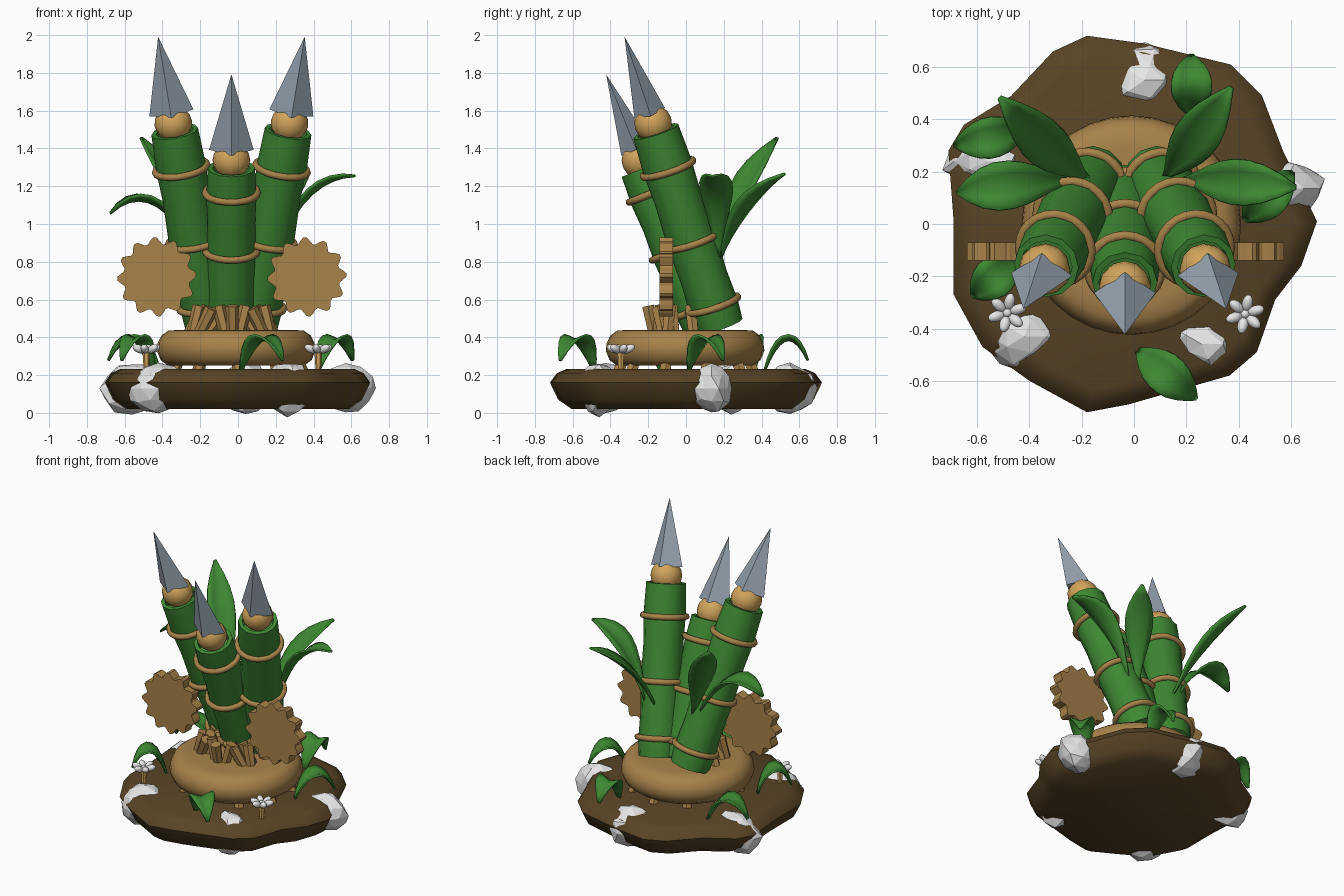
import bpy, bmesh, math, random
from mathutils import Vector, Matrix, noise

if "Cube" in bpy.data.objects:
    bpy.data.objects.remove(bpy.data.objects["Cube"], do_unlink=True)
random.seed(4)


def material(name, srgb):
    col = [c ** 2.2 for c in srgb] + [1]
    m = bpy.data.materials.new(name)
    m.use_nodes = True
    m.diffuse_color = col
    m.node_tree.nodes["Principled BSDF"].inputs["Base Color"].default_value = col
    return m


SOIL = material("dark soil", (.35, .275, .165))
WOOD = material("tan wood", (.65, .505, .295))
BALL = material("pale honey wood", (.82, .64, .36))
GREEN = material("bamboo green", (.25, .53, .21))
METAL = material("steel grey", (.58, .63, .68))
WHITE = material("white stone", (.9, .9, .9))


def finish(name, bm, mat, matrix=None, angle=40):
    """Turn a bmesh into a named object; angle 0 keeps flat faces."""
    bmesh.ops.remove_doubles(bm, verts=bm.verts, dist=1e-5)
    if matrix:
        bmesh.ops.transform(bm, matrix=matrix, verts=bm.verts)
    bmesh.ops.recalc_face_normals(bm, faces=bm.faces)
    me = bpy.data.meshes.new(name)
    bm.to_mesh(me)
    bm.free()
    me.materials.append(mat)
    ob = bpy.data.objects.new(name, me)
    bpy.context.collection.objects.link(ob)
    if angle:
        bpy.ops.object.select_all(action='DESELECT')
        ob.select_set(True)
        bpy.context.view_layer.objects.active = ob
        bpy.ops.object.shade_smooth_by_angle(angle=math.radians(angle))
    return ob


def frame(origin, direction, scale=(1, 1, 1)):
    """Matrix whose local z runs along direction."""
    z = Vector(direction).normalized()
    y = z.cross(Vector((1, 0, 0))).normalized()
    rot = Matrix((y.cross(z), y, z)).transposed().to_4x4()
    return Matrix.Translation(origin) @ rot @ Matrix.Diagonal((*scale, 1))


def skin(bm, rings, closed=True):
    n = len(rings[0])
    for a, b in zip(rings, rings[1:]):
        for i in range(n if closed else n - 1):
            j = (i + 1) % n
            bm.faces.new((a[i], a[j], b[j], b[i]))


def lathe(name, profile, sides, mat, matrix=None, angle=40, outline=None):
    """Spin (radius, height) pairs; outline optionally replaces the circle."""
    bm = bmesh.new()
    shape = outline or [(math.cos(i * math.tau / sides), math.sin(i * math.tau / sides))
                        for i in range(sides)]
    skin(bm, [[bm.verts.new((x * r, y * r, z)) for x, y in shape] for r, z in profile])
    bmesh.ops.dissolve_degenerate(bm, dist=1e-6, edges=bm.edges)
    return finish(name, bm, mat, matrix, angle)


def torus(name, major, minor, mat, matrix):
    prof = [(major + minor * math.cos(a), minor * math.sin(a))
            for a in [i * math.tau / 8 for i in range(9)]]
    lathe(name, prof, 24, mat, matrix, 80)


def sphere(name, r, mat, matrix):
    bm = bmesh.new()
    bmesh.ops.create_uvsphere(bm, u_segments=12, v_segments=8, radius=r)
    return finish(name, bm, mat, matrix, 60)


# Ground: an uneven slab
coast = [(.7, .01), (.57, .28), (.49, .49), (.37, .61), (.04, .69), (-.18, .72),
         (-.31, .66), (-.47, .49), (-.65, .38), (-.71, .28), (-.69, .01), (-.69, -.27),
         (-.58, -.47), (-.4, -.6), (-.18, -.72), (-.02, -.69), (.365, -.58),
         (.47, -.49), (.54, -.29), (.64, -.16)]
lathe("ground_slab", [(0, .02), (.84, .02), (.94, .07), (1, .16), (.95, .21),
                      (.88, .232), (0, .232)], 0, SOIL, outline=coast, angle=50)

# Stones sunk into the rim
stones = [(.04, .55, .14, .13), (-.56, .24, .16, .1), (.57, .135, .15, .11),
          (-.42, -.43, .16, .13), (.26, -.46, .14, .11)]
for k, (x, y, rx, ry) in enumerate(stones):
    bm = bmesh.new()
    bmesh.ops.create_icosphere(bm, subdivisions=2, radius=1)
    for v in bm.verts:
        v.co *= 1 + .22 * noise.noise(v.co * 1.4 + Vector((k * 5, 0, 0)))
    finish(f"stone_{k + 1}", bm, WHITE,
           Matrix.Translation((x, y, .13)) @ Matrix.Diagonal((rx, ry, .135, 1)), 0)

# Cushion-shaped pedestal on short pegs
lathe("pedestal", [(0, .25), (.36, .25), (.4, .28), (.42, .33), (.415, .37), (.395, .41),
                   (.36, .435), (.3, .44), (0, .44)], 32, WOOD,
      Matrix.Translation((-.01, -.005, 0)), 60)
for i in range(10):
    a = (i + .5) * math.tau / 10
    out = Vector((math.cos(a), math.sin(a), 0))
    lathe("peg", [(0, 0), (.035, 0), (.028, .1), (0, .1)], 6, WOOD,
          frame(out * .36 + Vector((0, 0, .21)), Vector((0, 0, 1)) - out * .4), 0)


# Bamboo launchers: tube, bindings, ball and spear tip
def launcher(label, foot, slope, length, bands):
    foot, axis = Vector(foot), Vector((*slope, 1)).normalized()

    def at(d, scale=(1, 1, 1)):
        return frame(foot + axis * d, axis, scale)

    lathe(label + "_tube", [(0, 0), (.125, 0), (.133, .1), (.126, length * .25),
                            (.133, length * .45), (.126, length * .65), (.133, length * .82),
                            (.125, length), (.1, length), (.095, length - .06),
                            (0, length - .06)], 12, GREEN, at(0), 35)
    for b in bands:
        torus(label + "_binding", .138, .019, WOOD, at(b))
    sphere(label + "_ball", .1, BALL, at(length + .045))
    lathe(label + "_spear_tip", [(0, 0), (1, 0), (0, .43)], 4, METAL,
          at(length + .105, (.118, .085, 1)), 0)


for side, label in ((-1, "right"), (1, "left")):
    launcher(label, (-.035 + side * .12, .18, .46), (side * .175, -.33), 1.1, (.12, .48, .89))
launcher("middle", (-.035, .11, .46), (0, -.4), .9, (.1, .43, .76))

# Splayed props in front of the tubes
for cx, lean in ((-.17, .5), (-.03, 0), (.1, -.5)):
    for k in (-1, 0, 1):
        lathe("prop_stick", [(0, 0), (.03, 0), (.036, .16), (0, .16)], 6, WOOD,
              frame((cx + k * .035 - lean * .08, -.17 + abs(lean) * .1 + abs(k) * .02, .41),
                    (lean + k * .25, -.2 + abs(k) * .3, 1)), 0)
for s in (-1, 1):
    for k in (0, 1):
        lathe("side_prop", [(0, 0), (.03, 0), (.034, .17), (0, .17)], 6, WOOD,
              frame((-.035 + s * (.2 + .03 * k), -.06 + .1 * k, .41), (-s * .5, -.1, 1)), 0)


# Cog wheels on either side
def cog(name, cx):
    bm = bmesh.new()
    radii = (.208, .21, .195, .178, .175, .19)
    ring = []
    for i in range(12 * len(radii)):
        a, r = i * math.tau / (12 * len(radii)), radii[i % len(radii)]
        ring.append(bm.verts.new((r * math.cos(a), -.035, r * math.sin(a))))
    new = bmesh.ops.extrude_face_region(bm, geom=[bm.faces.new(ring)])["geom"]
    bmesh.ops.translate(bm, vec=(0, .07, 0),
                        verts=[v for v in new if isinstance(v, bmesh.types.BMVert)])
    finish(name, bm, WOOD, Matrix.Translation((cx, -.105, .72)), 0)


cog("right_cog", -.43)
cog("left_cog", .365)


# Leaves: folded blades along a bent path
def leaf(name, start, bend, tip, width, power=1.0):
    p, q, r = Vector(start), Vector(bend), Vector(tip)
    heading = (r - p) * Vector((1, 1, 0))
    side = heading.cross(Vector((0, 0, 1))).normalized()
    bm = bmesh.new()
    rings, steps = [], 9
    for i in range(steps + 1):
        t = i / steps
        c = p * (1 - t) ** 2 + q * 2 * t * (1 - t) + r * t * t
        tangent = (q - p) * (1 - t) + (r - q) * t
        up = side.cross(tangent).normalized()
        w = width * math.sin(math.pi * t ** power) + .006
        rings.append([bm.verts.new(c + side * w * k + up * abs(k) * w * .35)
                      for k in (-1, -.5, 0, .5, 1)])
    skin(bm, rings, closed=False)
    ob = finish(name, bm, GREEN, angle=60)
    mod = ob.modifiers.new("thickness", 'SOLIDIFY')
    mod.thickness = .012


leaf("upper_leaf_back_right", (-.17, .17, .82), (-.3, .25, 1.15), (-.51, .48, 1.46), .08, 1.4)
leaf("upper_leaf_back_left", (.11, .17, .8), (.2, .27, 1.1), (.37, .52, 1.27), .08, 1.4)
leaf("upper_leaf_right", (-.22, .17, .85), (-.45, .16, 1.27), (-.68, .12, 1.06), .085, 1.4)
leaf("upper_leaf_left", (.18, .17, .8), (.33, .17, 1.25), (.62, .14, 1.26), .08, 1.4)

ground_leaves = [(-.41, .36, -.69, .3), (.22, .41, .22, .65), (.42, .01, .61, .2),
                 (.01, -.48, .24, -.67), (-.45, -.13, -.62, -.28)]
for x, y, tx, ty in ground_leaves:
    leaf("ground_leaf", (x, y, .22), ((x + tx) / 2, (y + ty) / 2, .53), (tx, ty, .28), .07)

# Small flowers on stems
for x, y in ((-.485, -.34), (.425, -.345)):
    lathe("flower_stem", [(0, .22), (.014, .22), (.02, .32), (0, .32)], 6, BALL,
          Matrix.Translation((x, y, 0)))
    for i in range(6):
        a = (i + .3) * math.tau / 6
        out = Vector((math.cos(a), math.sin(a), .45))
        sphere("flower_petal", 1, WHITE,
               frame(Vector((x, y, .32)) + out * .042, out, (.021, .021, .036)))
    sphere("flower_heart", .018, WHITE, Matrix.Translation((x, y, .335)))
